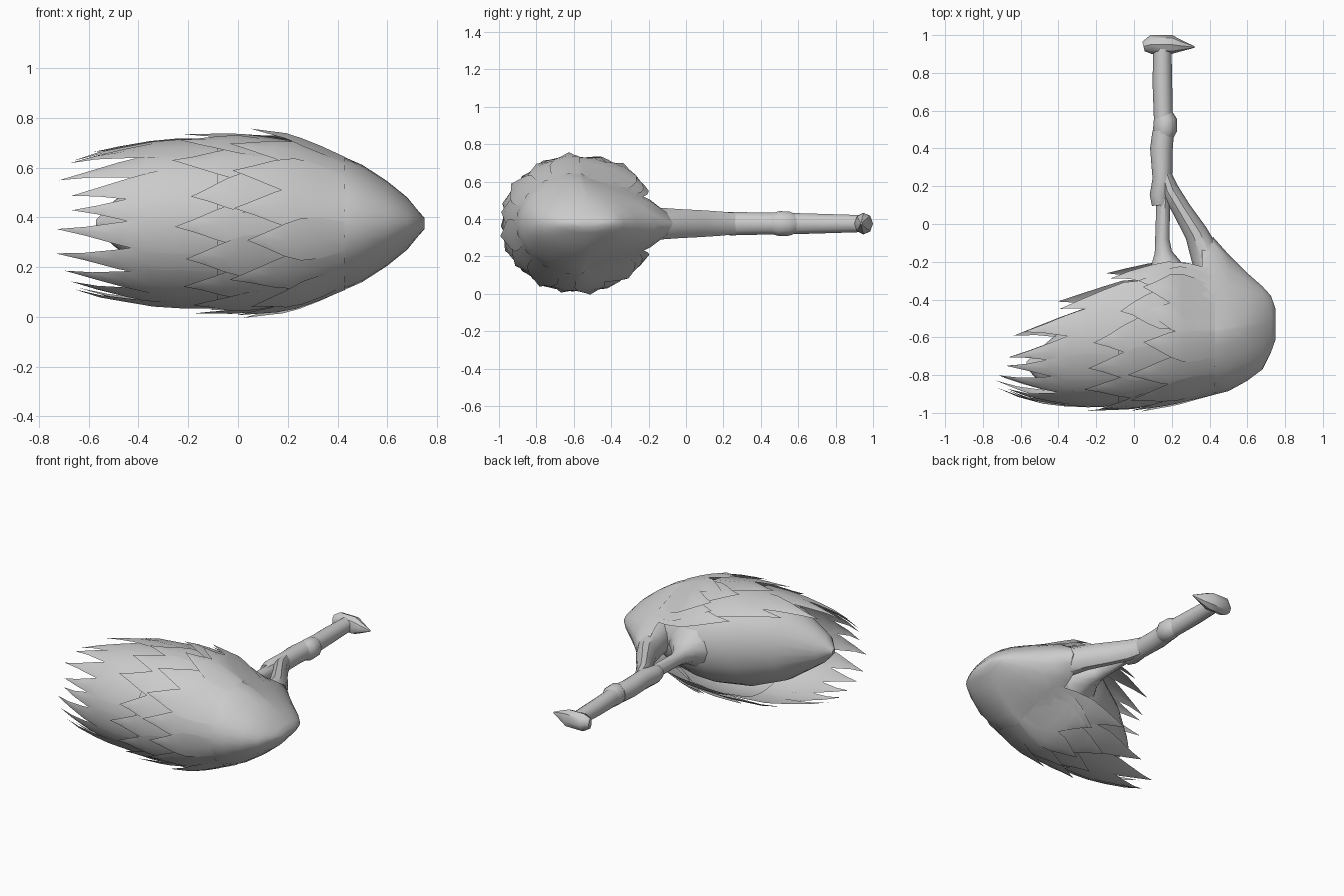
import bpy, bmesh, math, random
from mathutils import Vector

if "Cube" in bpy.data.objects:
    bpy.data.objects.remove(bpy.data.objects["Cube"])

random.seed(4)
ZC = 0.375
grey = bpy.data.materials.new("light_grey")
grey.diffuse_color = (0.6, 0.6, 0.6, 1)
grey.use_nodes = True
grey.node_tree.nodes["Principled BSDF"].inputs["Base Color"].default_value = grey.diffuse_color


def make(name, bm, angle=40):
    bmesh.ops.remove_doubles(bm, verts=bm.verts, dist=0.0005)
    me = bpy.data.meshes.new(name)
    bm.to_mesh(me)
    bm.free()
    me.materials.append(grey)
    ob = bpy.data.objects.new(name, me)
    bpy.context.collection.objects.link(ob)
    bpy.ops.object.select_all(action='DESELECT')
    ob.select_set(True)
    bpy.context.view_layer.objects.active = ob
    bpy.ops.object.shade_smooth_by_angle(angle=math.radians(angle))
    return ob


def loft(name, rings, caps=True):
    bm = bmesh.new()
    vs = [[bm.verts.new(p) for p in r] for r in rings]
    n = len(rings[0])
    for a, b in zip(vs, vs[1:]):
        for i in range(n):
            j = (i + 1) % n
            bm.faces.new((a[i], a[j], b[j], b[i]))
    if caps:
        bm.faces.new(vs[0][::-1])
        bm.faces.new(vs[-1])
    bmesh.ops.recalc_face_normals(bm, faces=bm.faces)
    return make(name, bm)


def tube(name, stations, sides=10):
    """Stations are x, y, half width, half height along a level path."""
    pts = [Vector((s[0], s[1], ZC)) for s in stations]
    rings = []
    for i, s in enumerate(stations):
        d = (pts[min(i + 1, len(pts) - 1)] - pts[max(i - 1, 0)]).normalized()
        side = Vector((-d.y, d.x, 0))
        rings.append([pts[i] + side * s[2] * math.cos(t) + Vector((0, 0, s[3] * math.sin(t)))
                      for t in (2 * math.pi * k / sides for k in range(sides))])
    return loft(name, rings)


# Shell sections: x, front y, centre y, back y, half height, sharpness of back ridge
SHELL = [(-0.75, -0.83, -0.68, -0.42, 0.21, 1), (-0.55, -0.925, -0.64, -0.31, 0.28, 1),
         (-0.3, -0.965, -0.61, -0.22, 0.33, 1), (0.0, -0.96, -0.59, -0.15, 0.342, 1),
         (0.2, -0.935, -0.58, -0.13, 0.33, 1.2), (0.34, -0.915, -0.57, -0.09, 0.295, 2.2),
         (0.42, -0.905, -0.57, -0.07, 0.27, 2.6), (0.5, -0.885, -0.56, -0.16, 0.235, 2.2),
         (0.6, -0.83, -0.55, -0.26, 0.17, 1.6), (0.68, -0.77, -0.54, -0.33, 0.105, 1.2),
         (0.725, -0.68, -0.53, -0.38, 0.05, 1), (0.75, -0.61, -0.53, -0.45, 0.022, 1)]


def shell(x, a, off=0.0):
    """Point on the shell; angle a runs from the front (0) over the top to the back (pi)."""
    x = max(SHELL[0][0], min(x, SHELL[-1][0]))
    for p, q in zip(SHELL, SHELL[1:]):
        if x <= q[0]:
            break
    t = (x - p[0]) / (q[0] - p[0])
    _, yf, yc, yb, rz, k = [u + (v - u) * t for u, v in zip(p, q)]
    c = math.cos(a)
    y = yc - (yc - yf + off) * c if c > 0 else yc + (yb - yc + off) * abs(c) ** k
    return Vector((x, y, ZC + (rz + off) * math.sin(a)))


# Smooth nose cap at the +x end
N = 28
cap_x = [0.75, 0.725, 0.68, 0.6, 0.5, 0.42, 0.36]
cap = loft("nose_cap", [[shell(x, 2 * math.pi * i / N) for i in range(N)] for x in cap_x], False)
bm = bmesh.new()
bm.from_mesh(cap.data)
bmesh.ops.holes_fill(bm, edges=[e for e in bm.edges if e.is_boundary and
                                all(v.co.x > 0.74 for v in e.verts)])
bm.to_mesh(cap.data)
bm.free()

# Backing skin underneath the feathers
bm = bmesh.new()
skin_x = [0.42, 0.34, 0.2, 0.0, -0.15]
grid = [[bm.verts.new(shell(x, math.radians(-125 + 10 * i), -0.012)) for i in range(26)] for x in skin_x]
for a, b in zip(grid, grid[1:]):
    for i in range(25):
        bm.faces.new((a[i], a[i + 1], b[i + 1], b[i]))
make("feather_backing", bm)

# Overlapping feather rows: name, base x, tip x, count, angular reach, lift, backward slant
ROWS = [("long_feathers", -0.08, -0.71, 16, 138, 0.0, 0.58),
        ("middle_feathers", 0.2, -0.23, 13, 132, 0.01, 0.3),
        ("short_feathers", 0.43, 0.0, 12, 125, 0.018, 0.13)]
LEAF = [(0, 0.85), (0.25, 1.0), (0.45, 0.95), (0.62, 0.68), (0.82, 0.3), (1, 0)]
for name, base, tip, count, reach, lift, slant in ROWS:
    bm = bmesh.new()
    step = 2 * reach / (count - 1)
    for i in range(count):
        deg = -reach + i * step
        s = slant * (max(0, abs(deg) - 82) / 56) ** 1.6
        x0 = min(base + s, 0.43)
        x1 = tip + s + random.uniform(-0.04, 0.06)
        lean = random.uniform(-0.25, 0.25) * step
        rows = []
        for t, w in LEAF:
            x = x0 + (x1 - x0) * t
            up = lift * min(1, t * 2) + 0.01 * t + (0.01 if i % 2 else 0) * t
            half = 0.68 * step * w
            offs = (-1, 0, 1) if w else (0,)
            rows.append([bm.verts.new(shell(x, math.radians(deg + lean * t * t + half * o),
                                            up + (0.006 if o == 0 else 0))) for o in offs])
        for a, b in zip(rows, rows[1:]):
            for j in range(2):
                bm.faces.new((a[j], a[j + 1], b[j + 1], b[j]) if len(b) == 3 else (a[j], a[j + 1], b[0]))
    make(name, bm, 50)

# Smooth inner body: x, front y, back y, half height
BODY = [(-0.57, -0.76, -0.73, 0.015), (-0.5, -0.84, -0.66, 0.09), (-0.3, -0.91, -0.49, 0.23),
        (-0.1, -0.92, -0.36, 0.295), (0.08, -0.91, -0.28, 0.3), (0.2, -0.89, -0.26, 0.28),
        (0.34, -0.86, -0.27, 0.24), (0.5, -0.8, -0.32, 0.17)]
loft("inner_body", [[Vector((x, (yf + yb) / 2 + (yb - yf) / 2 * math.cos(t), ZC + rz * math.sin(t)))
                     for t in (2 * math.pi * k / 20 for k in range(20))] for x, yf, yb, rz in BODY])

# Stem, its sleeve and knuckle, and the arm from the shell ridge
tube("lower_stem", [(0.19, -0.4, 0.23, 0.22), (0.18, -0.29, 0.14, 0.12), (0.17, -0.22, 0.085, 0.075),
                    (0.155, -0.15, 0.046, 0.052), (0.15, -0.08, 0.038, 0.045),
                    (0.155, 0.14, 0.036, 0.045)])
tube("arm", [(0.43, -0.32, 0.1, 0.12), (0.385, -0.18, 0.082, 0.092), (0.33, -0.05, 0.062, 0.082),
             (0.25, 0.08, 0.05, 0.075), (0.19, 0.18, 0.048, 0.068), (0.165, 0.26, 0.035, 0.06)])
tube("upper_stem", [(0.14, 0.1, 0.045, 0.045), (0.135, 0.15, 0.052, 0.058), (0.15, 0.24, 0.052, 0.066),
                    (0.145, 0.4, 0.06, 0.062), (0.155, 0.49, 0.057, 0.062)])
tube("knuckle", [(0.155, 0.47, 0.055, 0.06), (0.165, 0.5, 0.064, 0.07), (0.165, 0.55, 0.062, 0.068),
                 (0.155, 0.58, 0.05, 0.055)])
tube("end_stem", [(0.155, 0.56, 0.05, 0.06), (0.15, 0.75, 0.052, 0.054), (0.15, 0.93, 0.048, 0.048)])

# Pointed hook at the end of the stem
tube("hook", [(0.05, 0.94, 0.026, 0.034), (0.09, 0.95, 0.05, 0.058), (0.2, 0.95, 0.05, 0.057),
              (0.25, 0.943, 0.03, 0.036), (0.32, 0.937, 0.004, 0.005)], 8)
